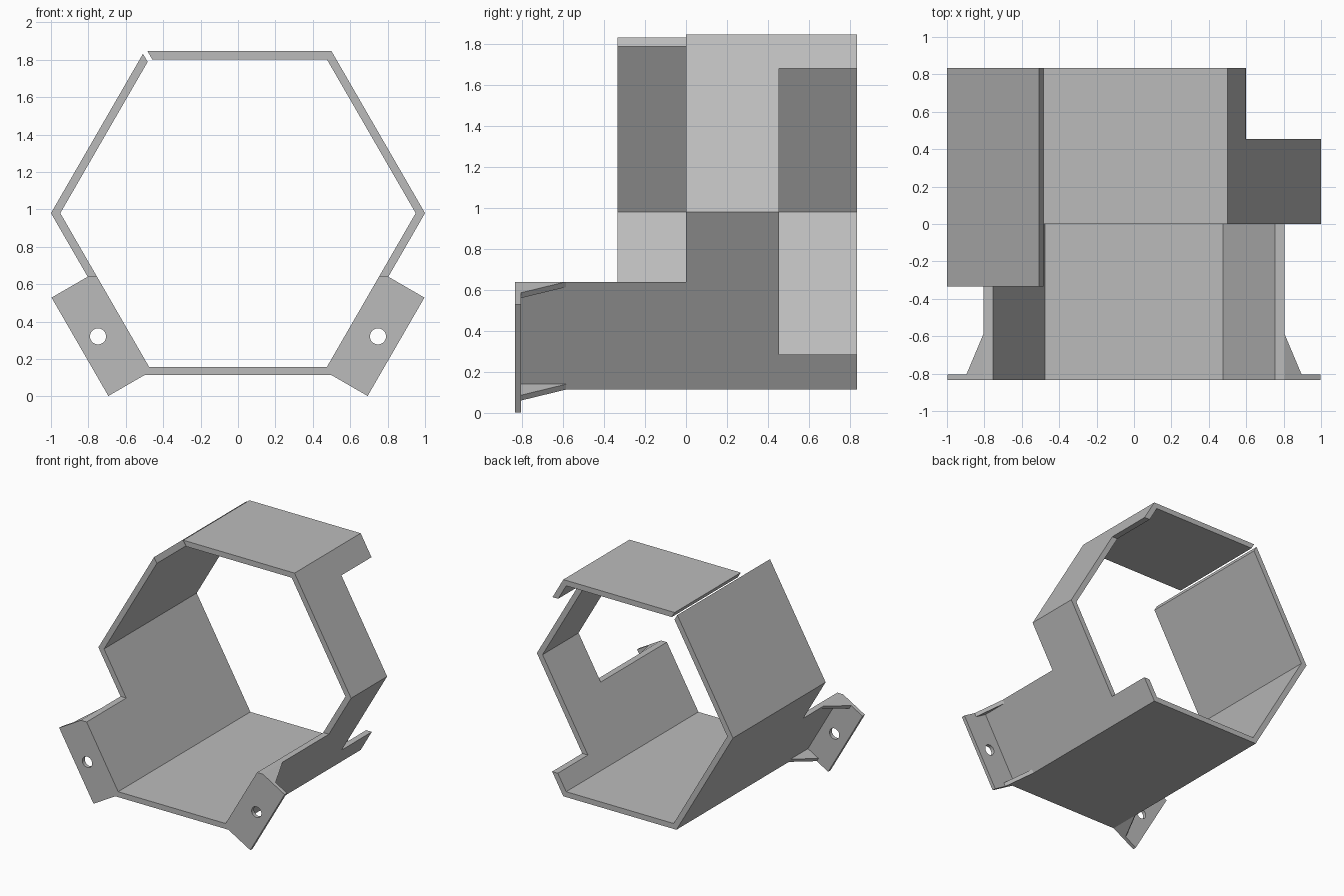
import bpy, bmesh, math
from mathutils import Vector

cube = bpy.data.objects.get("Cube")
if cube:
    bpy.data.objects.remove(cube, do_unlink=True)

grey = bpy.data.materials.new("plain_grey")
grey.use_nodes = True
COLOR = (0.5, 0.5, 0.5, 1)
grey.diffuse_color = COLOR
grey.node_tree.nodes["Principled BSDF"].inputs["Base Color"].default_value = COLOR

CENTER = 0.98          # height of the hexagon centre
INNER = 0.95           # inner corner radius (outer is 1)
FRONT, BACK = -0.835, 0.835
PLATE = 0.03           # thickness of ears and gussets


def solid(name, points, sweep):
    """Extrude a flat 3D outline along a vector."""
    bm = bmesh.new()
    face = bm.faces.new([bm.verts.new(p) for p in points])
    moved = bmesh.ops.extrude_face_region(bm, geom=[face])["geom"]
    verts = [v for v in moved if isinstance(v, bmesh.types.BMVert)]
    bmesh.ops.translate(bm, verts=verts, vec=sweep)
    bmesh.ops.recalc_face_normals(bm, faces=bm.faces)
    mesh = bpy.data.meshes.new(name)
    bm.to_mesh(mesh)
    bm.free()
    mesh.materials.append(grey)
    obj = bpy.data.objects.new(name, mesh)
    bpy.context.collection.objects.link(obj)
    return obj


def prism(name, profile, y0, y1):
    """Extrude an x-z profile along y."""
    return solid(name, [(x, y0, z) for x, z in profile], (0, y1 - y0, 0))


def box_profile(x0, x1, z0, z1):
    return [(x0, z0), (x1, z0), (x1, z1), (x0, z1)]


def cut(obj, cutter):
    """Subtract a cutter and discard it."""
    cutter.hide_render = True
    mod = obj.modifiers.new("cut", 'BOOLEAN')
    mod.operation, mod.solver, mod.object = 'DIFFERENCE', 'EXACT', cutter
    select(obj)
    bpy.ops.object.modifier_apply(modifier=mod.name)
    bpy.data.objects.remove(cutter, do_unlink=True)


def select(obj):
    bpy.ops.object.select_all(action='DESELECT')
    obj.select_set(True)
    bpy.context.view_layer.objects.active = obj


# Hexagonal shell with a mitred slit at the upper -x corner
def ring(radius):
    pts = [Vector((radius * math.cos(a), CENTER + radius * math.sin(a)))
           for a in (math.radians(120 - 60 * i) for i in range(7))]
    pts[0] += Vector((0.016, 0))
    pts[-1] += Vector((-0.008, -0.014))
    return pts


shell = prism("hexagon_shell", ring(1) + ring(INNER)[::-1], FRONT, BACK)

# Front of the roof and left wall, front of the right wall, rear window
EAR_TOP = 0.64
cut(shell, prism("roof_cutter", [(-0.526, 1.89), (0.196, EAR_TOP),
                                 (1.2, EAR_TOP), (1.2, 1.89)], -1, 0))
cut(shell, prism("right_cutter", box_profile(-1.2, 0, EAR_TOP, 2), -1, -0.335))
cut(shell, prism("rear_cutter", box_profile(0, 1.2, 0.285, 1.68), 0.455, 1))

# Mounting ears with screw holes and end gussets
for side, word in ((1, "left"), (-1, "right")):
    along = Vector((0.5 * side, 0, 0.866))
    out = Vector((0.866 * side, 0, -0.5))
    low = Vector((0.5 * side, FRONT, 0.114))
    length = (EAR_TOP - low.z) / along.z
    high = low + along * length

    ear = solid(word + "_ear",
                [low, high, high + out * 0.223, low + out * 0.223],
                (0, PLATE, 0))
    hole = (low + high) / 2 + out * 0.1115
    circle = [(hole.x + 0.043 * math.cos(a), hole.z + 0.043 * math.sin(a))
              for a in (math.tau * i / 32 for i in range(32))]
    cut(ear, prism("hole_cutter", circle, -1, -0.7))
    select(ear)
    bpy.ops.object.shade_smooth_by_angle(angle=math.radians(30))

    for place, start in (("lower", 0), ("upper", length - PLATE)):
        root = low + along * start + Vector((0, PLATE, 0))
        solid(f"{word}_{place}_gusset",
              [root, root + out * 0.107, root + Vector((0, 0.22, 0))],
              along * PLATE)
